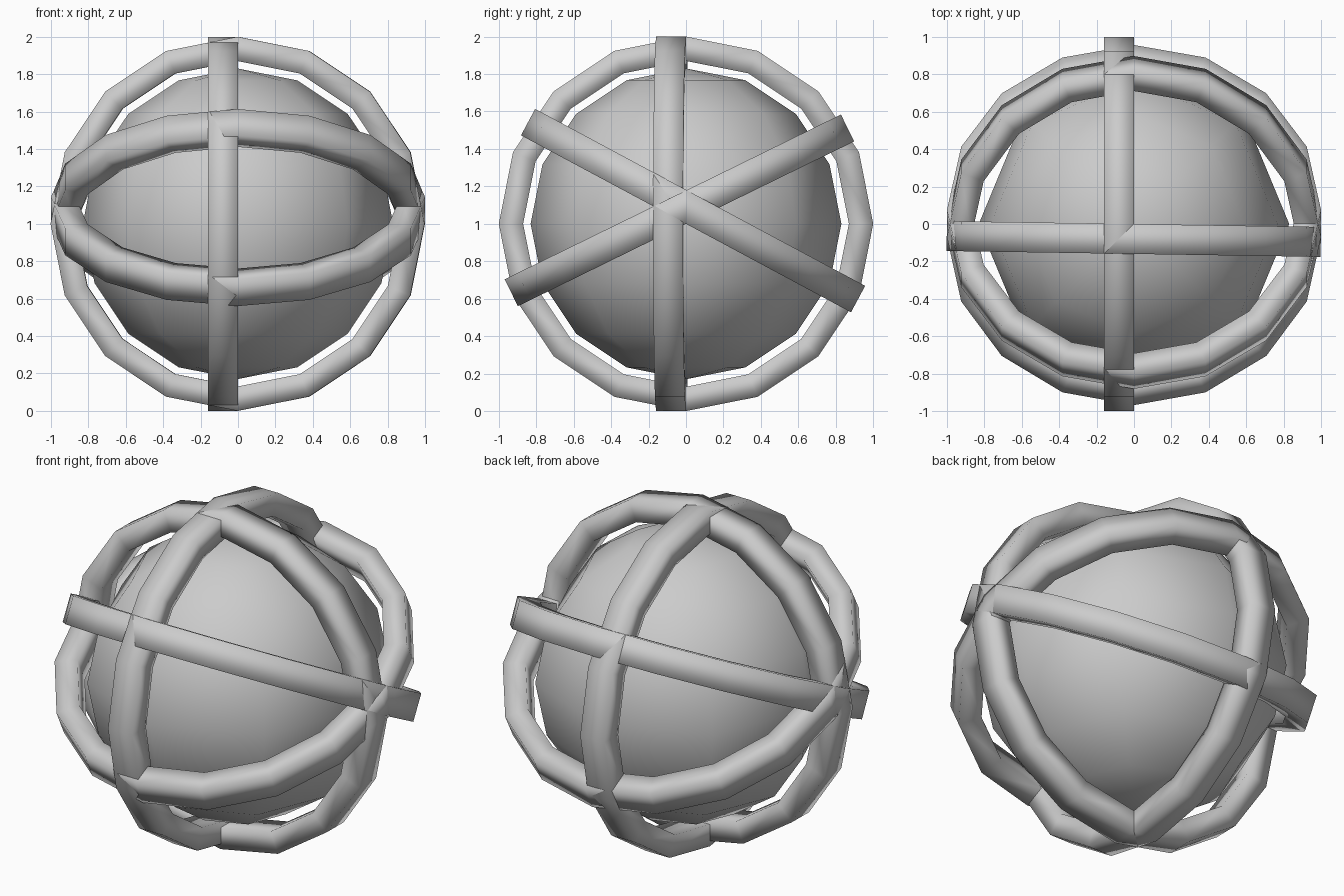
import bpy, bmesh
from math import radians, cos, sin, tau
from mathutils import Matrix

cube = bpy.data.objects.get("Cube")
if cube:
    bpy.data.objects.remove(cube)

CENTRE = (0, 0, 1)
SIDES = 16
WIDTH = 0.16

grey = bpy.data.materials.new("light_grey")
grey.use_nodes = True
colour = (0.6, 0.6, 0.6, 1)
grey.diffuse_color = colour
grey.node_tree.nodes["Principled BSDF"].inputs["Base Color"].default_value = colour


def finish(name, bm, turn):
    bmesh.ops.recalc_face_normals(bm, faces=bm.faces)
    for face in bm.faces:
        face.smooth = True
    mesh = bpy.data.meshes.new(name)
    bm.to_mesh(mesh)
    bm.free()
    mesh.materials.append(grey)
    obj = bpy.data.objects.new(name, mesh)
    obj.matrix_world = Matrix.Translation(CENTRE) @ turn
    bpy.context.collection.objects.link(obj)


def ring(name, turn, outer=1.0, inner=0.87):
    # Square section swept round a low-poly circle, one rim on the centre plane
    bm = bmesh.new()
    section = [(inner, 0), (outer, 0), (outer, WIDTH), (inner, WIDTH)]
    loops = [[bm.verts.new((r * cos(a), r * sin(a), h)) for r, h in section]
             for a in (tau * i / SIDES for i in range(SIDES))]
    for i, loop in enumerate(loops):
        after = loops[(i + 1) % SIDES]
        for j in range(4):
            k = (j + 1) % 4
            bm.faces.new((loop[j], after[j], after[k], loop[k]))
    finish(name, bm, turn)


def rot(angle, axis):
    return Matrix.Rotation(radians(angle), 4, axis)


# Inner ball
ball = bmesh.new()
bmesh.ops.create_uvsphere(ball, u_segments=8, v_segments=8, radius=0.83)
finish("inner_ball", ball, Matrix.Identity(4))

# Two upright rings and two tilted rings
ring("upright_ring_across", rot(-0.9, "Z") @ rot(90, "X"))
ring("upright_ring_lengthwise", rot(-90, "Y"))
ring("tilted_ring_back_low", rot(-28.2, "X"))
ring("tilted_ring_back_high", rot(26.1, "X"))
